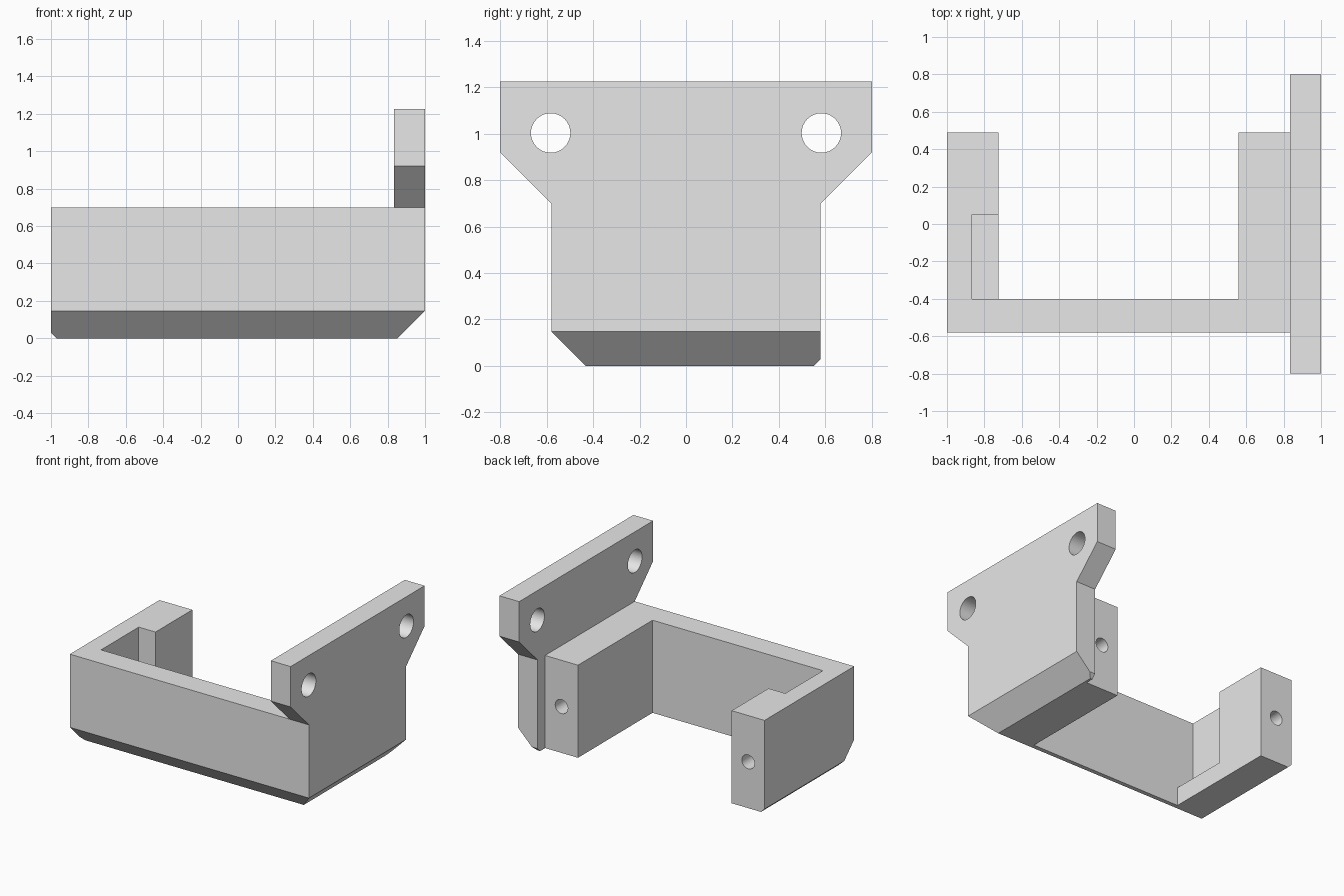
import bpy, bmesh, math
from mathutils import Vector

if "Cube" in bpy.data.objects:
    bpy.data.objects.remove(bpy.data.objects["Cube"])

grey = bpy.data.materials.new("light grey")
grey.diffuse_color = (0.8, 0.8, 0.8, 1)
grey.use_nodes = True
grey.node_tree.nodes["Principled BSDF"].inputs["Base Color"].default_value = grey.diffuse_color


def prism(name, pts, axis, lo, hi):
    """Extrude a 2D profile along an axis; pts use the other two axes in xyz order."""
    bm = bmesh.new()

    def place(p, t):
        c = list(p)
        c.insert("xyz".index(axis), t)
        return bm.verts.new(c)

    face = bm.faces.new([place(p, lo) for p in pts])
    ext = bmesh.ops.extrude_face_region(bm, geom=[face])
    shift = Vector([(hi - lo) * (a == axis) for a in "xyz"])
    bmesh.ops.translate(bm, vec=shift,
                        verts=[v for v in ext["geom"] if isinstance(v, bmesh.types.BMVert)])
    bmesh.ops.recalc_face_normals(bm, faces=bm.faces)
    me = bpy.data.meshes.new(name)
    bm.to_mesh(me)
    bm.free()
    me.materials.append(grey)
    ob = bpy.data.objects.new(name, me)
    bpy.context.collection.objects.link(ob)
    return ob


def circle(a, b, r, n=32):
    return [(a + r * math.cos(2 * math.pi * i / n), b + r * math.sin(2 * math.pi * i / n))
            for i in range(n)]


def rect(a0, a1, b0, b1):
    return [(a0, b0), (a1, b0), (a1, b1), (a0, b1)]


def combine(target, tool, op):
    mod = target.modifiers.new(op, 'BOOLEAN')
    mod.object, mod.operation, mod.solver = tool, op, 'EXACT'
    bpy.context.view_layer.objects.active = target
    bpy.ops.object.modifier_apply(modifier=mod.name)
    bpy.data.objects.remove(tool)


# U-shaped frame: front wall with two arms reaching back
bracket = prism("bracket", [(-1, -0.58), (0.92, -0.58), (0.92, 0.49), (0.56, 0.49),
                            (0.56, -0.4), (-0.725, -0.4), (-0.725, 0.49), (-1, 0.49)],
                'z', 0, 0.7)

# Mounting plate with flared ears
half = [(0.58, 0), (0.58, 0.7), (0.8, 0.92), (0.8, 1.225)]
plate = prism("mounting_plate", half + [(-y, z) for y, z in reversed(half)], 'x', 0.835, 1)
combine(bracket, plate, 'UNION')

cutters = [
    # Pocket inside the left arm
    prism("arm_pocket", rect(-0.865, -0.6, -0.4, 0.05), 'z', 0.14, 0.9),
    # Large chamfers below the front wall and the plate
    prism("front_chamfer", [(-0.68, 0.247), (-0.333, -0.1), (-0.68, -0.1)], 'x', -1.2, 1.2),
    prism("plate_chamfer", [(1.1, 0.247), (0.753, -0.1), (1.1, -0.1)], 'y', -1, 1),
    # Small chamfers below the left arm and the back of the plate
    prism("left_chamfer", [(-1.1, 0.13), (-0.87, -0.1), (-1.1, -0.1)], 'y', -1, 1),
    prism("back_chamfer", [(0.68, 0.13), (0.45, -0.1), (0.68, -0.1)], 'x', 0.6, 1.2),
]
# Ear holes through the plate
for y in (-0.583, 0.583):
    cutters.append(prism("ear_hole", circle(y, 1.003, 0.085), 'x', 0.7, 1.2))
# Screw holes in the arm ends
for x in (-0.863, 0.698):
    cutters.append(prism("screw_hole", circle(x, 0.35, 0.053, 24), 'y', 0.15, 0.6))
for c in cutters:
    combine(bracket, c, 'DIFFERENCE')

# Merge coplanar faces and smooth the hole walls
bm = bmesh.new()
bm.from_mesh(bracket.data)
bmesh.ops.remove_doubles(bm, verts=bm.verts, dist=0.0002)
bmesh.ops.dissolve_limit(bm, angle_limit=math.radians(1), verts=bm.verts, edges=bm.edges)
bm.to_mesh(bracket.data)
bm.free()
bpy.ops.object.select_all(action='DESELECT')
bracket.select_set(True)
bpy.context.view_layer.objects.active = bracket
bpy.ops.object.shade_smooth_by_angle(angle=math.radians(30))
